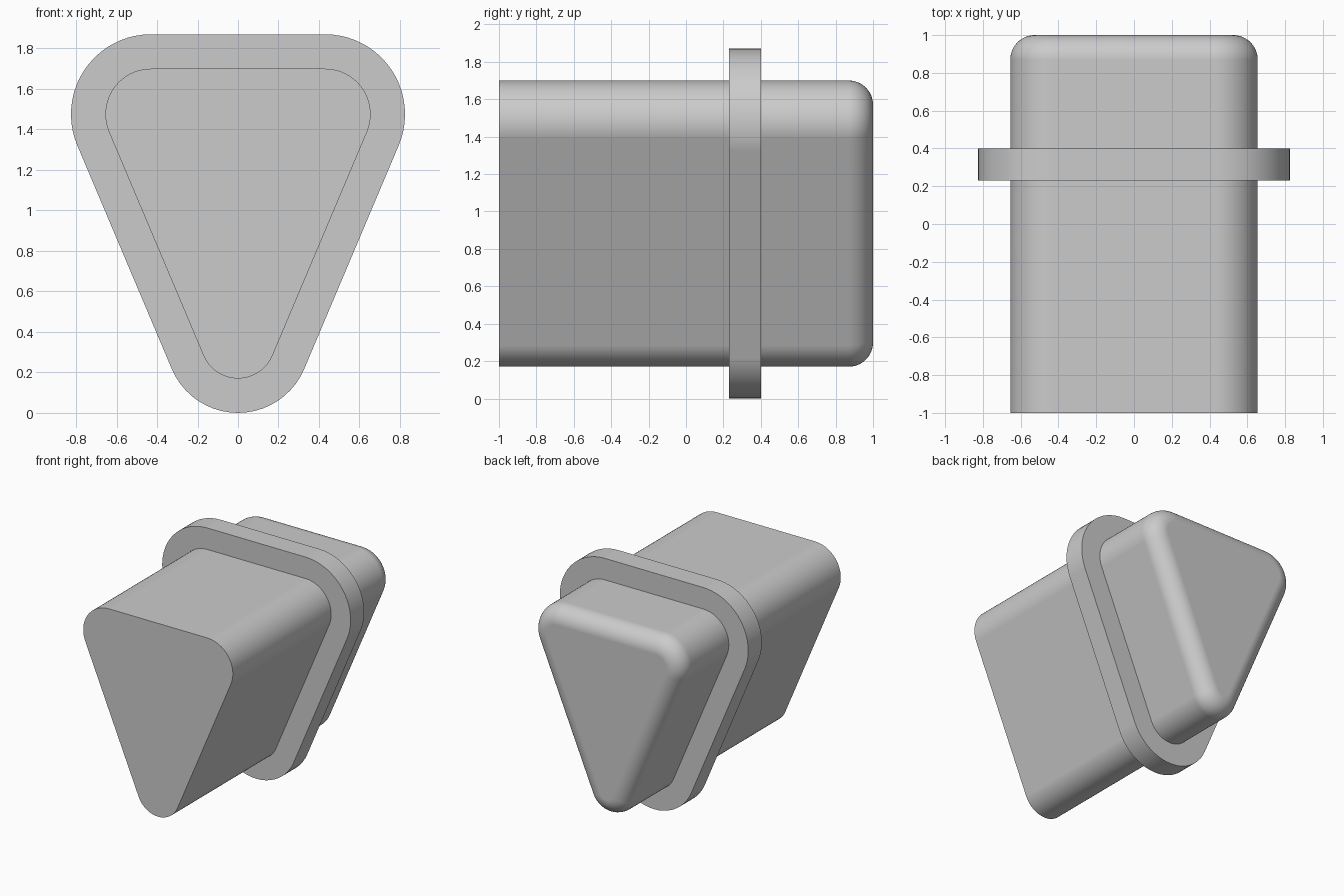
import bpy, bmesh, math
from mathutils import Vector

if "Cube" in bpy.data.objects:
    bpy.data.objects.remove(bpy.data.objects["Cube"])

# One plain grey material
grey = bpy.data.materials.new("plain grey")
grey.use_nodes = True
colour = (0.6, 0.6, 0.6, 1)
grey.diffuse_color = colour
grey.node_tree.nodes["Principled BSDF"].inputs["Base Color"].default_value = colour

# Corner circles of the rounded triangle (centre x, centre z, radius)
LOW = Vector((0, 0.355))
TOP = Vector((0.43, 1.475))
R_LOW, R_TOP = 0.185, 0.225
SEGMENTS = 20


def arc(centre, radius, start, end):
    for i in range(SEGMENTS + 1):
        a = start + (end - start) * i / SEGMENTS
        yield centre.x + radius * math.cos(a), centre.y + radius * math.sin(a)


def outline(grow):
    """Rounded triangle offset outwards by grow, counter-clockwise."""
    d = TOP - LOW
    tangent = math.atan2(d.y, d.x) - math.acos((R_LOW - R_TOP) / d.length)
    mirrored_top = Vector((-TOP.x, TOP.y))
    points = list(arc(LOW, R_LOW + grow, math.pi - tangent - 2 * math.pi, tangent))
    points += arc(TOP, R_TOP + grow, tangent, math.pi / 2)
    points += arc(mirrored_top, R_TOP + grow, math.pi / 2, math.pi - tangent)
    return points


def loft(name, sections):
    """Skin a list of (y, grow) sections and cap both ends flat."""
    bm = bmesh.new()
    rings = [[bm.verts.new((x, y, z)) for x, z in outline(grow)]
             for y, grow in sections]
    n = len(rings[0])
    for a, b in zip(rings, rings[1:]):
        for i in range(n):
            j = (i + 1) % n
            bm.faces.new((a[i], a[j], b[j], b[i]))
    caps = [bm.faces.new(rings[0]), bm.faces.new(rings[-1])]
    bmesh.ops.recalc_face_normals(bm, faces=bm.faces)
    mesh = bpy.data.meshes.new(name)
    bm.to_mesh(mesh)
    bm.free()
    obj = bpy.data.objects.new(name, mesh)
    bpy.context.collection.objects.link(obj)
    mesh.materials.append(grey)
    bpy.ops.object.select_all(action='DESELECT')
    obj.select_set(True)
    bpy.context.view_layer.objects.active = obj
    bpy.ops.object.shade_smooth_by_angle(angle=math.radians(30))
    # Keep the broad flat faces evenly shaded
    weighted = obj.modifiers.new("weighted normals", 'WEIGHTED_NORMAL')
    weighted.keep_sharp = True
    return obj


# Plug body: flat front end, rounded rear edge
FILLET = 0.13
body = [(-1, 0)]
for i in range(13):
    a = math.pi / 2 * i / 12
    body.append((1 - FILLET + FILLET * math.sin(a), FILLET * (math.cos(a) - 1)))
loft("plug_body", body)

# Flange around the body
loft("flange", [(0.23, 0.17), (0.4, 0.17)])
